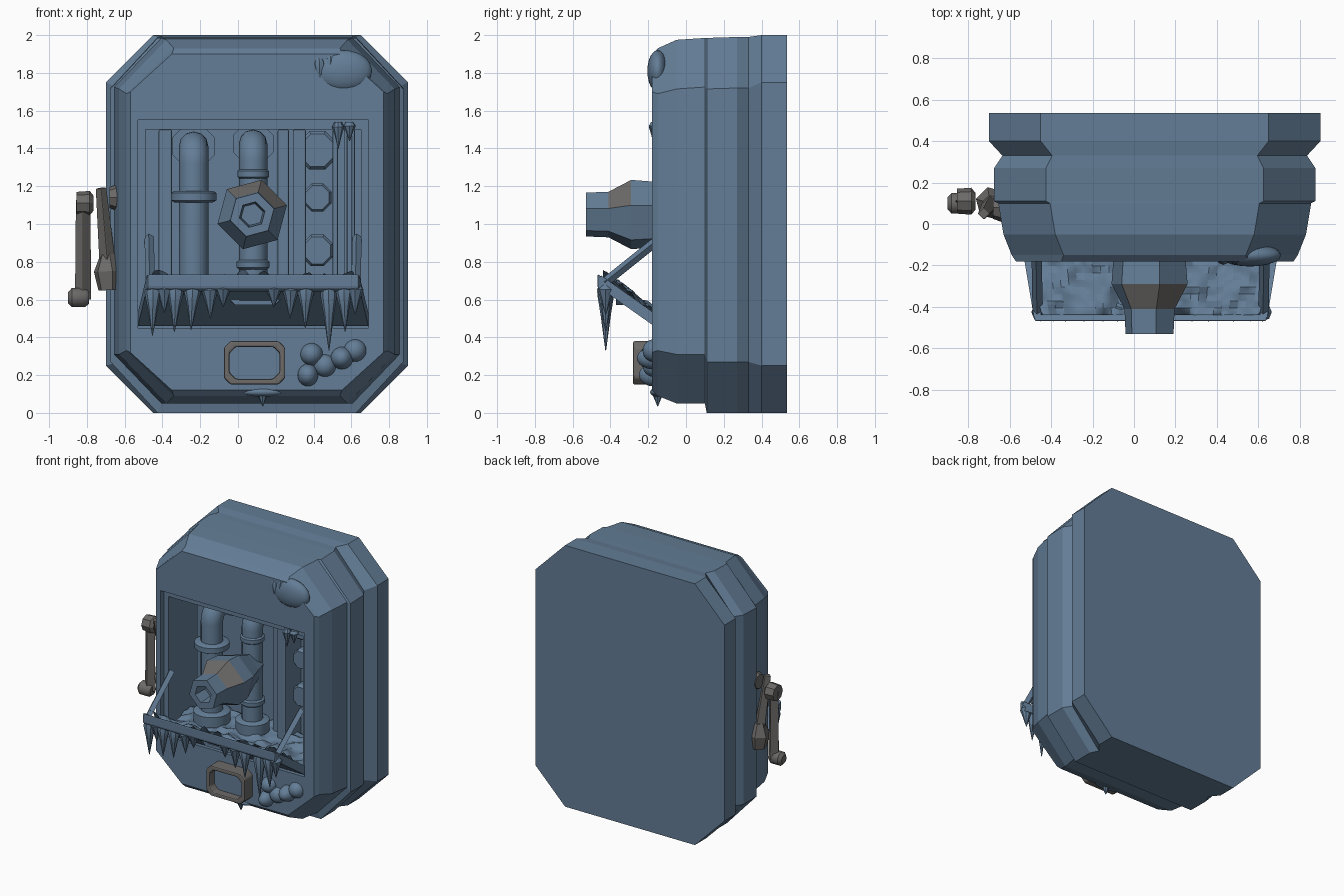
import bpy, bmesh, math, random
from mathutils import Vector

random.seed(4)
cube = bpy.data.objects.get("Cube")
if cube:
    bpy.data.objects.remove(cube)


def material(name, rgb):
    m = bpy.data.materials.new(name)
    m.use_nodes = True
    m.diffuse_color = (*rgb, 1)
    m.node_tree.nodes["Principled BSDF"].inputs["Base Color"].default_value = (*rgb, 1)
    return m


BLUE = material("frosty blue", (0.125, 0.205, 0.305))
GREY = material("worn grey metal", (0.15, 0.145, 0.14))
CX = 0.1  # centre line of the cabinet


def finish(name, bm, mat=BLUE, smooth=False, bevel=0):
    bmesh.ops.recalc_face_normals(bm, faces=bm.faces)
    me = bpy.data.meshes.new(name)
    bm.to_mesh(me)
    bm.free()
    me.materials.append(mat)
    ob = bpy.data.objects.new(name, me)
    bpy.context.collection.objects.link(ob)
    if bevel:
        mod = ob.modifiers.new("bevel", "BEVEL")
        mod.width, mod.segments = bevel, 2
    if smooth:
        bpy.ops.object.select_all(action="DESELECT")
        ob.select_set(True)
        bpy.context.view_layer.objects.active = ob
        bpy.ops.object.shade_smooth_by_angle(angle=math.radians(40))
    return ob


def loft(name, rings, cap=True, **kw):
    """Skin a list of equally long point rings."""
    bm = bmesh.new()
    vs = [[bm.verts.new(p) for p in ring] for ring in rings]
    n = len(vs[0])
    pairs = list(zip(vs, vs[1:])) if cap else list(zip(vs, vs[1:] + vs[:1]))
    for a, b in pairs:
        for i in range(n):
            bm.faces.new((a[i], a[(i + 1) % n], b[(i + 1) % n], b[i]))
    if cap:
        bm.faces.new(vs[0])
        bm.faces.new(vs[-1])
    return finish(name, bm, **kw)


def lathe(name, base, axis, profile, sides=16, turn=0.0, **kw):
    """Rings of (radius, distance) along an axis."""
    axis, base = Vector(axis).normalized(), Vector(base)
    u = axis.orthogonal().normalized()
    v = axis.cross(u)
    angles = [turn + math.tau * i / sides for i in range(sides)]
    return loft(name, [[base + axis * d + (u * math.cos(a) + v * math.sin(a)) * r
                        for a in angles] for r, d in profile], **kw)


def box(name, x, y, z, **kw):
    return loft(name, [[(x[0], j, k) for j, k in ((y[0], z[0]), (y[1], z[0]), (y[1], z[1]), (y[0], z[1]))]
                       , [(x[1], j, k) for j, k in ((y[0], z[0]), (y[1], z[0]), (y[1], z[1]), (y[0], z[1]))]], **kw)


def bar(name, p, q, w0, w1, **kw):
    p, q = Vector(p), Vector(q)
    return lathe(name, p, q - p, [(w0, 0), (w1, (q - p).length)], 4, math.pi / 4, **kw)


def octagon(y, half, lo, hi, cx, cz):
    a, b = CX - half, CX + half
    return [(a + cx, y, lo), (b - cx, y, lo), (b, y, lo + cz), (b, y, hi - cz),
            (b - cx, y, hi), (a + cx, y, hi), (a, y, hi - cz), (a, y, lo + cz)]


def rim(name, x, z, y, width, **kw):
    """Rectangular frame with cut corners, facing the front."""
    def ring(o, yy):
        h, c = (x[1] - x[0]) / 2 - o, (x[0] + x[1]) / 2
        return [(px - CX + c, py, pz) for px, py, pz in octagon(yy, h, z[0] + o, z[1] - o, 0.035, 0.035)]
    return loft(name, [ring(0, y[1]), ring(0, y[0]), ring(width, y[0]), ring(width, y[1])], cap=False, **kw)


# Cabinet: eight-sided shell, waisted at the sides and tapered to the front
cabinet = loft("cabinet", [
    octagon(0.535, 0.80, 0, 2, 0.25, 0.25), octagon(0.40, 0.80, 0, 2, 0.25, 0.25),
    octagon(0.33, 0.735, 0, 1.99, 0.24, 0.27), octagon(0.27, 0.775, 0, 1.99, 0.25, 0.27),
    octagon(0.11, 0.775, 0, 1.985, 0.25, 0.27), octagon(0.10, 0.755, 0.05, 1.985, 0.25, 0.26),
    octagon(-0.05, 0.73, 0.05, 1.975, 0.25, 0.26), octagon(-0.15, 0.69, 0.09, 1.93, 0.25, 0.24),
    octagon(-0.18, 0.67, 0.12, 1.9, 0.22, 0.2)])

# Service opening with a shallow step around it
for lo, hi, depth, bottom, top in ((-0.53, 0.69, -0.14, 0.45, 1.55), (-0.49, 0.65, 0.25, 0.5, 1.5)):
    cutter = box("cutter", (lo, hi), (-0.4, depth), (bottom, top))
    cutter.hide_render = True
    mod = cabinet.modifiers.new("opening", "BOOLEAN")
    mod.operation, mod.solver, mod.object = "DIFFERENCE", "EXACT", cutter
    bpy.context.view_layer.objects.active = cabinet
    bpy.ops.object.modifier_apply(modifier=mod.name)
    bpy.data.objects.remove(cutter)

# Interior rails and panels
for i, (a, b, front) in enumerate(((-0.42, -0.35, 0.1), (0.21, 0.27, 0.12), (0.29, 0.36, 0.06),
                                   (0.5, 0.53, 0.08), (0.56, 0.58, 0.0), (0.6, 0.62, -0.06))):
    box(f"inner_rail_{i}", (a, b), (front, 0.26), (0.5, 1.5), bevel=0.008)
for z, r in ((1.39, 0.11), (1.14, 0.08), (0.86, 0.09)):
    lathe("wall_bolt", (0.42, 0.26, z), (0, -1, 0), [(r, 0), (r, 0.08), (r * 0.85, 0.1)], 8, math.pi / 8)


# Pipes bending into the back wall
def pipe(name, x, y, top, r):
    curve = bpy.data.curves.new(name, "CURVE")
    curve.dimensions = "3D"
    curve.bevel_depth, curve.bevel_resolution, curve.use_fill_caps = r, 4, True
    pts = [(x, y, 0.5)]
    bend = r * 1.2
    for i in range(9):
        a = math.pi / 2 * i / 8
        pts.append((x, y + bend * (1 - math.cos(a)), top - r - bend + bend * math.sin(a)))
    pts.append((x, 0.26, top - r))
    sp = curve.splines.new("POLY")
    sp.points.add(len(pts) - 1)
    for p, co in zip(sp.points, pts):
        p.co = (*co, 1)
    curve.materials.append(BLUE)
    bpy.context.collection.objects.link(bpy.data.objects.new(name, curve))
    lathe(name + "_wall_flange", (x, 0.26, top - r), (0, -1, 0), [(r * 1.55, 0), (r * 1.55, 0.06)], 8, math.pi / 8)


pipe("left_pipe", -0.235, 0.02, 1.49, 0.078)
pipe("centre_pipe", 0.08, 0.06, 1.5, 0.075)
for x, y, z, r, h in ((-0.235, 0.02, 1.115, 0.122, 0.06), (-0.235, 0.02, 0.55, 0.13, 0.1), (0.08, 0.06, 1.24, 0.085, 0.05),
                      (0.08, 0.06, 0.76, 0.088, 0.05), (0.08, 0.06, 0.55, 0.12, 0.1)):
    lathe("pipe_collar", (x, y, z), (0, 0, 1), [(r * 0.85, 0), (r, 0.01), (r, h - 0.01), (r * 0.85, h)], 20, smooth=True)

# Faceted nozzle with a hollow mouth
nozzle = lathe("nozzle", (0.075, 0.08, 1.05), (0, -1, 0),
               [(0.09, 0), (0.13, 0.12), (0.18, 0.25), (0.19, 0.37), (0.125, 0.49), (0.12, 0.61),
                (0.07, 0.61), (0.06, 0.5)], 6, math.pi / 6)
nozzle.data.materials.append(GREY)
for f in nozzle.data.polygons:  # worn patches on top of the taper
    if f.normal.z > 0.6 and -0.42 < f.center.y < -0.33:
        f.material_index = 1


# Lowered door with raised edges, hinged below the opening
def door_point(x, t, lift):
    """x across, t from hinge to lip, lift above the underside."""
    return (CX - 0.02 + x * (1 - 0.08 * t), -0.17 - 0.29 * t, 0.46 + 0.205 * t + lift)


def slab(name, x0, x1, t0, t1, l0, l1, **kw):
    corners = ((t0, l0), (t1, l0), (t1, l1), (t0, l1))
    return loft(name, [[door_point(x, t, l) for t, l in corners] for x in (x0, x1)], **kw)


slab("door_panel", -0.6, 0.6, 0, 0.97, 0, 0.03)
slab("door_lip", -0.61, 0.61, 0.92, 1.03, -0.01, 0.065, bevel=0.01)
for side in (-1, 1):
    slab("door_side", side * 0.57, side * 0.61, 0, 0.97, 0, 0.07)
    bar("door_strut", (0.08 + side * 0.545, -0.43, 0.69), (0.08 + side * 0.55, -0.13, 0.93), 0.025, 0.025)
rim("door_handle", (-0.05, 0.23), (0.57, 0.645), (-0.37, -0.33), 0.025, bevel=0.006)


# Lumpy frost on the door and on the cabinet floor
def frost(name, point, nx, ny):
    bm = bmesh.new()
    g = [[bm.verts.new(point(i / nx, j / ny)) for j in range(ny + 1)] for i in range(nx + 1)]
    for i in range(nx):
        for j in range(ny):
            bm.faces.new((g[i][j], g[i + 1][j], g[i + 1][j + 1], g[i][j + 1]))
    ob = finish(name, bm, smooth=True)
    mod = ob.modifiers.new("soften", "SUBSURF")
    mod.levels = mod.render_levels = 1


frost("door_frost", lambda u, v: door_point(1.14 * u - 0.57, 0.93 * v, random.uniform(0.02, 0.13)), 28, 8)
frost("floor_frost", lambda u, v: (1.12 * u - 0.48, 0.24 - 0.42 * v, random.uniform(0.52, 0.6)), 28, 10)


# Icicles
def icicle(x, y, top, tip, r):
    h = top - tip
    lathe("icicle", (x, y, top), (random.uniform(-0.04, 0.04), 0, -1),
          [(r * 0.6, -0.01), (r, h * 0.12), (r * 0.6, h * 0.45), (r * 0.3, h * 0.75), (0.002, h)], 8, smooth=True)


for x, tip in ((-0.45, 0.41), (-0.39, 0.53), (-0.33, 0.43), (-0.24, 0.44), (-0.15, 0.5), (-0.08, 0.56),
               (0.19, 0.56), (0.28, 0.5), (0.36, 0.45), (0.48, 0.33), (0.56, 0.43), (0.62, 0.52)):
    icicle(x, -0.425, 0.67, tip, 0.045)
for x, top, tip in ((0.43, 1.87, 1.7), (0.49, 1.88, 1.64), (0.55, 1.87, 1.73), (0.53, 1.53, 1.4), (0.59, 1.53, 1.44)):
    icicle(x, -0.165, top, tip, 0.032)
icicle(0.13, -0.15, 0.12, 0.035, 0.035)


# Frost lumps clinging to the front
def lump(name, loc, size):
    bm = bmesh.new()
    bmesh.ops.create_icosphere(bm, subdivisions=3, radius=1)
    for v in bm.verts:
        v.co = Vector(loc) + Vector([c * s for c, s in zip(v.co, size)])
    finish(name, bm, smooth=True)


for x, z, w, d in ((0.37, 0.2, 0.055, 0.08), (0.39, 0.31, 0.06, 0.07), (0.46, 0.25, 0.06, 0.06),
                   (0.55, 0.29, 0.06, 0.09), (0.62, 0.33, 0.06, 0.06)):
    lump("frost_lump", (x, -0.17, z), (w, d, 0.06))
lump("corner_frost", (0.56, -0.15, 1.81), (0.15, 0.055, 0.11))
lump("bottom_frost", (0.13, -0.15, 0.11), (0.11, 0.04, 0.025))

# Pull handle on the lower front
rim("tray_frame", (-0.075, 0.25), (0.15, 0.38), (-0.28, -0.17), 0.03, mat=GREY, bevel=0.01)
box("tray_face", (-0.05, 0.225), (-0.22, -0.17), (0.175, 0.355))

# Crank on the right side
lathe("crank_hub", (-0.58, 0.08, 1.14), (-1, 0, 0), [(0.08, 0), (0.07, 0.06), (0.055, 0.1)], 8, mat=GREY)
bar("inner_arm", (-0.725, 0.05, 1.19), (-0.69, 0.1, 0.78), 0.03, 0.045, mat=GREY, bevel=0.005)
lathe("inner_arm_foot", (-0.69, 0.1, 0.84), (0.05, 0, -1), [(0.04, 0), (0.08, 0.09), (0.06, 0.19)], 6, mat=GREY)
lathe("outer_arm_head", (-0.765, 0.11, 1.11), (-1, 0, 0), [(0.04, 0), (0.065, 0.02), (0.06, 0.09)], 8, mat=GREY)
bar("outer_arm", (-0.82, 0.11, 1.13), (-0.82, 0.11, 0.6), 0.04, 0.045, mat=GREY, bevel=0.005)
lathe("crank_grip", (-0.79, 0.1, 0.61), (-1, 0, 0), [(0.035, 0), (0.052, 0.02), (0.052, 0.09), (0.03, 0.11)],
      12, mat=GREY, smooth=True)
